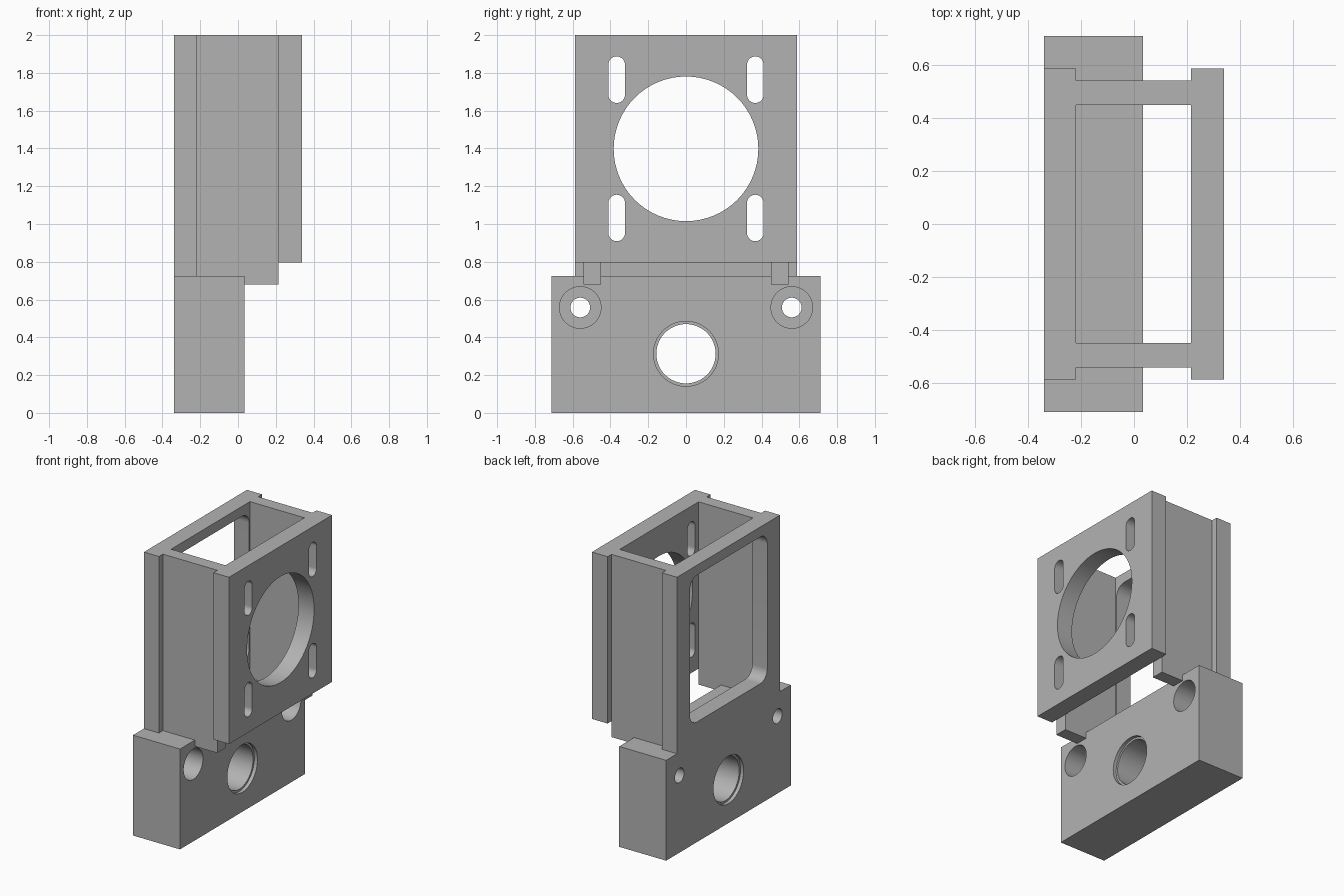
import bpy, bmesh, math

cube = bpy.data.objects.get("Cube")
if cube:
    bpy.data.objects.remove(cube, do_unlink=True)

grey = bpy.data.materials.new("machined grey")
grey.use_nodes = True
grey.diffuse_color = (0.45, 0.45, 0.45, 1)
grey.node_tree.nodes["Principled BSDF"].inputs["Base Color"].default_value = (0.45, 0.45, 0.45, 1)


def make_object(name, bm):
    bmesh.ops.recalc_face_normals(bm, faces=bm.faces)
    mesh = bpy.data.meshes.new(name)
    bm.to_mesh(mesh)
    bm.free()
    mesh.materials.append(grey)
    obj = bpy.data.objects.new(name, mesh)
    bpy.context.collection.objects.link(obj)
    return obj


def prism(name, x0, x1, y, z, half_w, half_h, radius=0, steps=16):
    """Rounded rectangle centred on (y, z), extruded along x."""
    bm = bmesh.new()
    points = []
    for i, (sy, sz) in enumerate([(1, 1), (-1, 1), (-1, -1), (1, -1)]):
        for k in range(steps + 1 if radius else 1):
            a = math.pi / 2 * (i + k / steps)
            points.append((y + sy * (half_w - radius) + radius * math.cos(a),
                           z + sz * (half_h - radius) + radius * math.sin(a)))
    # Drop coincident points where straight runs have no length
    points = [p for i, p in enumerate(points) if math.dist(p, points[i - 1]) > 1e-5]
    face = bm.faces.new([bm.verts.new((x0, py, pz)) for py, pz in points])
    side = bmesh.ops.extrude_face_region(bm, geom=[face])["geom"]
    verts = [v for v in side if isinstance(v, bmesh.types.BMVert)]
    bmesh.ops.translate(bm, verts=verts, vec=(x1 - x0, 0, 0))
    return make_object(name, bm)


def box(name, x0, x1, y0, y1, z0, z1):
    return prism(name, x0, x1, (y0 + y1) / 2, (z0 + z1) / 2, (y1 - y0) / 2, (z1 - z0) / 2)


def cut(target, *shape, steps=16):
    cutter = prism("cutter", *shape, steps=steps)
    cutter.hide_render = True
    mod = target.modifiers.new("cut", "BOOLEAN")
    mod.operation = "DIFFERENCE"
    mod.solver = "EXACT"
    mod.object = cutter
    bpy.context.view_layer.objects.active = target
    bpy.ops.object.modifier_apply(modifier=mod.name)
    bpy.data.objects.remove(cutter, do_unlink=True)


def bore(target, x0, x1, y, z, r):
    cut(target, x0, x1, y, z, r, r, r)


BACK, FRONT = -0.34, 0.34
BASE_FACE, BASE_TOP = 0.035, 0.725
WALL_BACK, WALL_FRONT = -0.22, 0.215
HALF = 0.588

# Base block with a stepped shaft bore and two counterbored bolt holes
base = box("base_block", BACK, BASE_FACE, -0.712, 0.712, 0, BASE_TOP)
bore(base, -0.5, 0.5, 0, 0.313, 0.157)
bore(base, BASE_FACE - 0.025, 0.5, 0, 0.313, 0.172)
bore(base, -0.5, BACK + 0.025, 0, 0.313, 0.172)
for s in (-1, 1):
    bore(base, -0.5, 0.5, s * 0.56, 0.558, 0.052)
    bore(base, BASE_FACE - 0.25, 0.5, s * 0.56, 0.558, 0.11)

# Rear plate with a rounded window
rear = box("window_plate", BACK, WALL_BACK, -HALF, HALF, BASE_TOP, 2)
cut(rear, -0.5, 0, 0, 1.398, 0.442, 0.53, 0.08)

# Motor mounting plate with a round opening and four slots
front = box("motor_plate", WALL_FRONT, FRONT, -HALF, HALF, 0.795, 2)
bore(front, 0, 0.5, 0, 1.398, 0.383)
for y in (-0.367, 0.367):
    for z in (1.032, 1.764):
        cut(front, 0, 0.5, y, z, 0.044, 0.123, 0.044)

# Side walls joining the plates
walls = []
for name, s in (("near_side_wall", -1), ("far_side_wall", 1)):
    y0, y1 = sorted((s * 0.45, s * 0.543))
    walls.append(box(name, WALL_BACK, WALL_FRONT, y0, y1, 0.68, 2))

# Smooth bores, crisp edges
bpy.ops.object.select_all(action="DESELECT")
for obj in (base, rear, front, *walls):
    obj.select_set(True)
bpy.context.view_layer.objects.active = base
bpy.ops.object.shade_smooth_by_angle(angle=math.radians(30))
